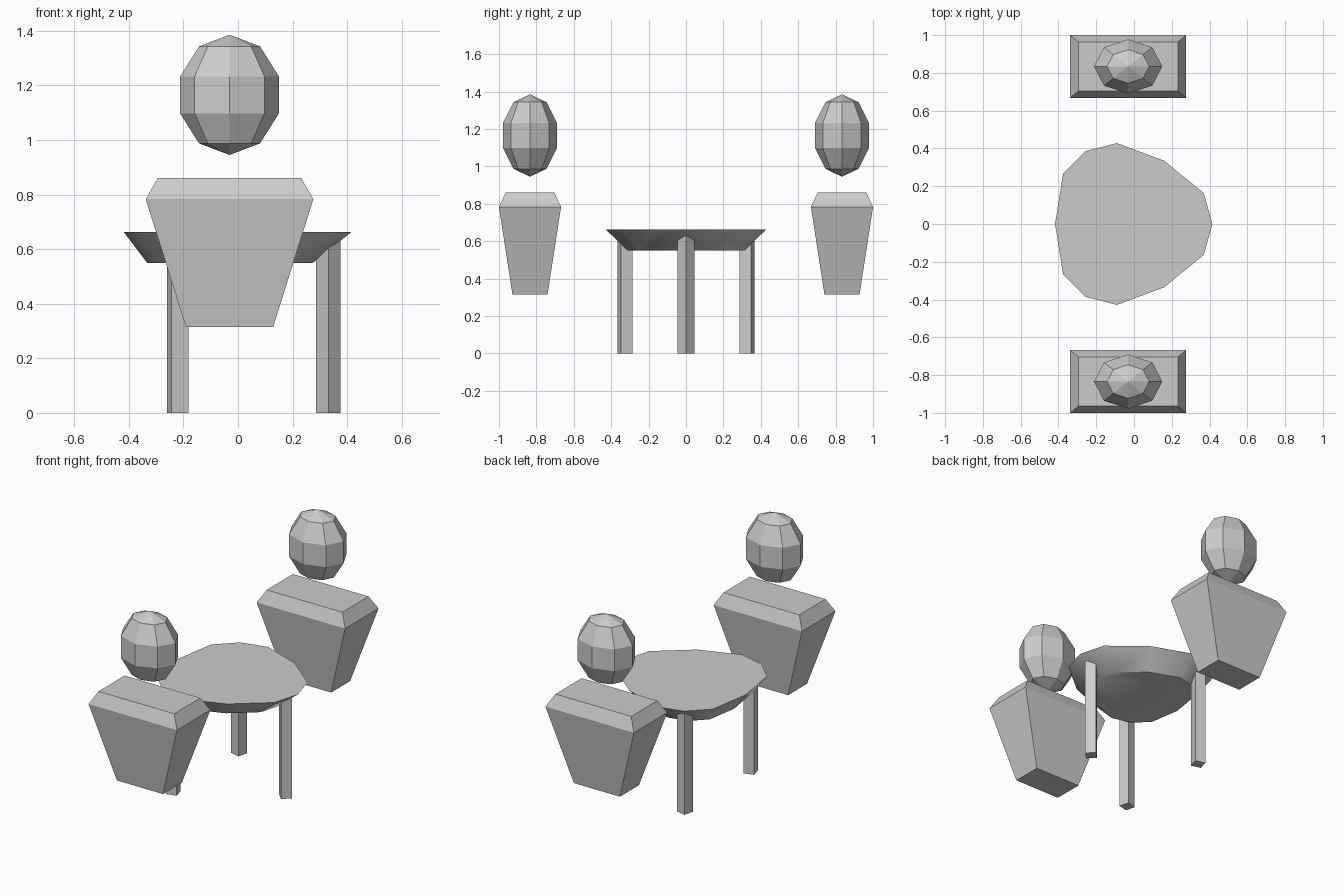
import bpy, bmesh, math

if "Cube" in bpy.data.objects:
    bpy.data.objects.remove(bpy.data.objects["Cube"])

def loft(name, rings):
    """Closed solid through a stack of matching point rings (bottom to top)."""
    bm = bmesh.new()
    vr = [[bm.verts.new(p) for p in ring] for ring in rings]
    n = len(rings[0])
    for a, b in zip(vr, vr[1:]):
        for i in range(n):
            j = (i + 1) % n
            bm.faces.new((a[i], a[j], b[j], b[i]))
    bm.faces.new(vr[0][::-1])
    bm.faces.new(vr[-1])
    bmesh.ops.recalc_face_normals(bm, faces=bm.faces)
    mesh = bpy.data.meshes.new(name)
    bm.to_mesh(mesh)
    bm.free()
    ob = bpy.data.objects.new(name, mesh)
    bpy.context.collection.objects.link(ob)
    return ob

def rect(cx, cy, hx, hy, z):
    return [(cx + sx * hx, cy + sy * hy, z)
            for sx, sy in ((-1, -1), (1, -1), (1, 1), (-1, 1))]

# Table top: rounded outline tapering down to a smaller flat underside
half = [(0.37, 0.163), (0.16, 0.335), (-0.09, 0.428), (-0.255, 0.386), (-0.375, 0.268)]
outline = [(0.415, 0)] + half + [(-0.418, 0)] + [(x, -y) for x, y in reversed(half)]
top = loft("table_top", [
    [(x * 0.73 - 0.028, y * 0.73, 0.55) for x, y in outline],
    [(x, y, 0.662) for x, y in outline]])
bpy.context.view_layer.objects.active = top
top.select_set(True)
bpy.ops.object.shade_smooth_by_angle(angle=math.radians(40))
top.select_set(False)

# Three square legs, each turned 120 degrees from the last
for i, (x, y) in enumerate([(0.331, 0), (-0.221, 0.326), (-0.221, -0.326)]):
    leg = loft(f"table_leg_{i + 1}", [rect(0, 0, 0.032, 0.032, 0),
                                      rect(0, 0, 0.032, 0.032, 0.65)])
    leg.location = (x, y, 0)
    leg.rotation_euler.z = math.radians(45 + 120 * i)

# Two seated figures: tapered torso with bevelled shoulders, floating head
CX = -0.031
for side, cy in (("front", -0.834), ("back", 0.834)):
    loft(f"{side}_torso", [rect(CX, cy, 0.16, 0.094, 0.315),
                           rect(CX, cy, 0.307, 0.166, 0.783),
                           rect(CX, cy, 0.263, 0.13, 0.86)])
    bpy.ops.mesh.primitive_uv_sphere_add(segments=8, ring_count=5, radius=1,
                                         location=(CX, cy, 1.165))
    head = bpy.context.object
    head.name = f"{side}_head"
    head.scale = (0.19, 0.151, 0.22)
